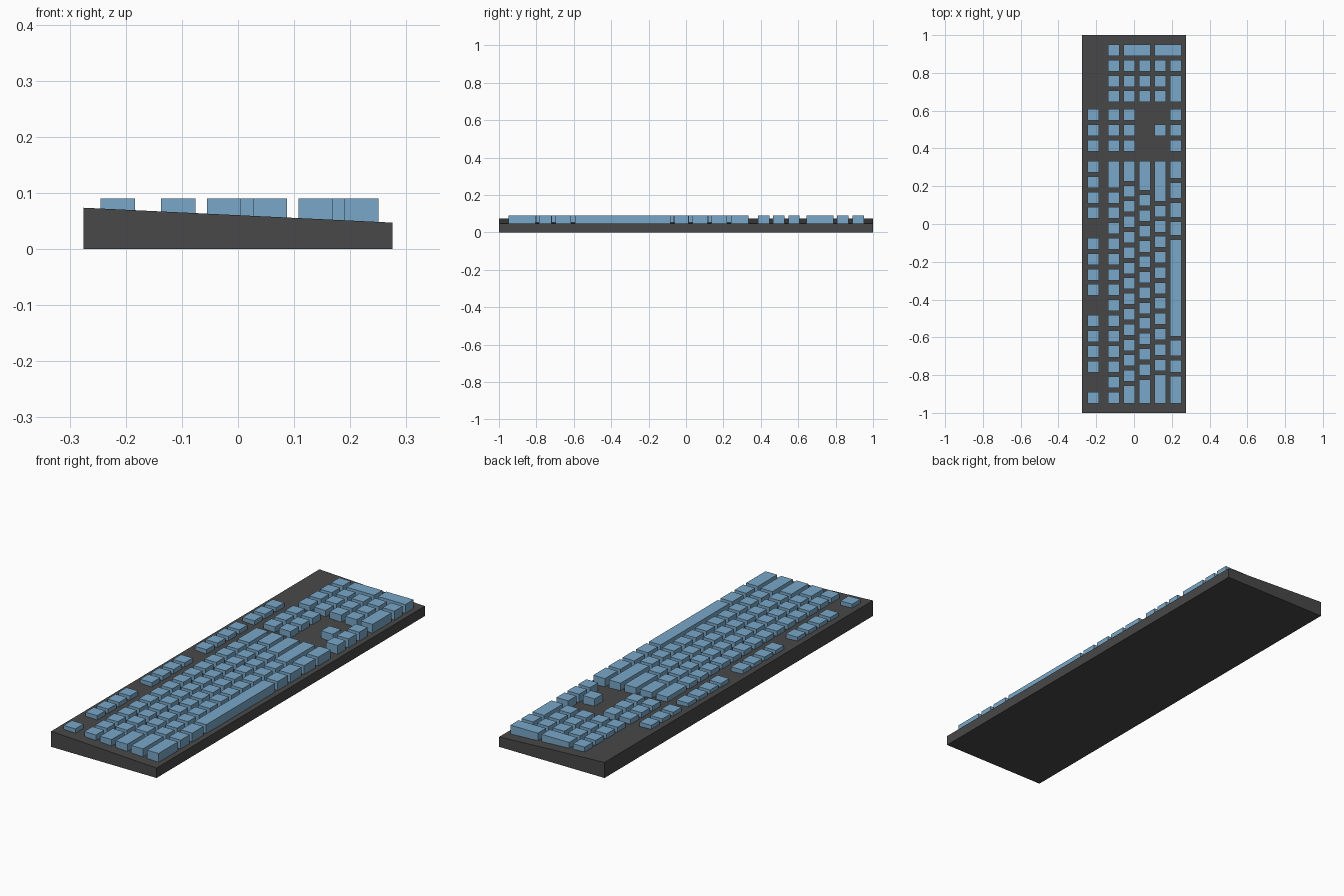
import bpy, bmesh

if "Cube" in bpy.data.objects:
    bpy.data.objects.remove(bpy.data.objects["Cube"])

PITCH, GAP = 0.0815, 0.0205      # key spacing and the gap between keys
Y0 = -0.95                       # left end of the key field
ROW_X = [-0.245, -0.137, -0.0555, 0.0265, 0.108, 0.1895]
KEY_TOP, KEY_BOTTOM = 0.09, 0.044


def material(name, rgb):
    m = bpy.data.materials.new(name)
    m.diffuse_color = (*rgb, 1)
    m.use_nodes = True
    m.node_tree.nodes["Principled BSDF"].inputs["Base Color"].default_value = m.diffuse_color
    return m


body_mat = material("dark_grey", (0.065, 0.065, 0.065))
top_mat = material("charcoal", (0.028, 0.028, 0.028))
side_mat = material("blue", (0.19, 0.39, 0.58))


def mesh_object(name, bm, mats):
    bmesh.ops.recalc_face_normals(bm, faces=bm.faces)
    me = bpy.data.meshes.new(name)
    bm.to_mesh(me)
    bm.free()
    ob = bpy.data.objects.new(name, me)
    bpy.context.collection.objects.link(ob)
    for m in mats:
        me.materials.append(m)
    return ob


def add_key(bm, row, start, width=1, rows=1):
    """One flat-topped key; start and width are in key units along y."""
    x0 = ROW_X[row]
    x1 = ROW_X[row + rows - 1] + PITCH - GAP
    y0 = Y0 + start * PITCH
    y1 = y0 + width * PITCH - GAP
    verts = bmesh.ops.create_cube(bm, size=1)["verts"]
    for v in verts:
        v.co.x = x1 if v.co.x > 0 else x0
        v.co.y = y1 if v.co.y > 0 else y0
        v.co.z = KEY_TOP if v.co.z > 0 else KEY_BOTTOM
    for f in {f for v in verts for f in v.link_faces}:
        flat_top = all(v.co.z == KEY_TOP for v in f.verts)
        f.material_index = 0 if flat_top else 1


def key_group(name, keys):
    bm = bmesh.new()
    for k in keys:
        add_key(bm, *k)
    return mesh_object(name, bm, [top_mat, side_mat])


# Wedge-shaped case, taller at the back (-x)
bm = bmesh.new()
profile = [(-0.275, 0), (0.275, 0), (0.275, 0.047), (-0.275, 0.0735)]
face = bm.faces.new([bm.verts.new((x, -1, z)) for x, z in profile])
ext = bmesh.ops.extrude_face_region(bm, geom=[face])["geom"]
bmesh.ops.translate(bm, vec=(0, 2, 0),
                    verts=[g for g in ext if isinstance(g, bmesh.types.BMVert)])
mesh_object("case", bm, [body_mat])

# Function row: single key, then three groups of four
key_group("function_keys", [(0, 0)] + [(0, s + i) for s in (2, 7, 12) for i in range(4)])

# Typing rows: wide first key, run of single keys, wide last key
for row, first, count in [(1, 1, 13), (2, 1.42, 13), (3, 1.82, 12), (4, 2.12, 11)]:
    end = first + count
    keys = [(row, 0, first)] + [(row, first + i) for i in range(count)]
    keys.append((row, end, 16 - end))
    key_group(f"typing_row_{row}", keys)

# Bottom row with the space bar
starts = [0, 2.02, 3.08, 4.36, 10.9, 12.08, 13.32, 14.6, 16]
key_group("bottom_row", [(5, a, b - a) for a, b in zip(starts, starts[1:])])

# Navigation block and arrow keys
NAV = 16.37
key_group("navigation_keys", [(r, NAV + i) for r in (0, 1, 2) for i in range(3)])
key_group("arrow_keys", [(4, NAV + 1)] + [(5, NAV + i) for i in range(3)])

# Number pad: tall keys on the right, wide zero at the front
PAD = 19.57
pad = [(r, PAD + i) for r in (1, 2, 3, 4) for i in range(3)]
pad += [(1, PAD + 3), (2, PAD + 3, 1, 2), (4, PAD + 3, 1, 2),
        (5, PAD, 2), (5, PAD + 2)]
key_group("number_pad", pad)
